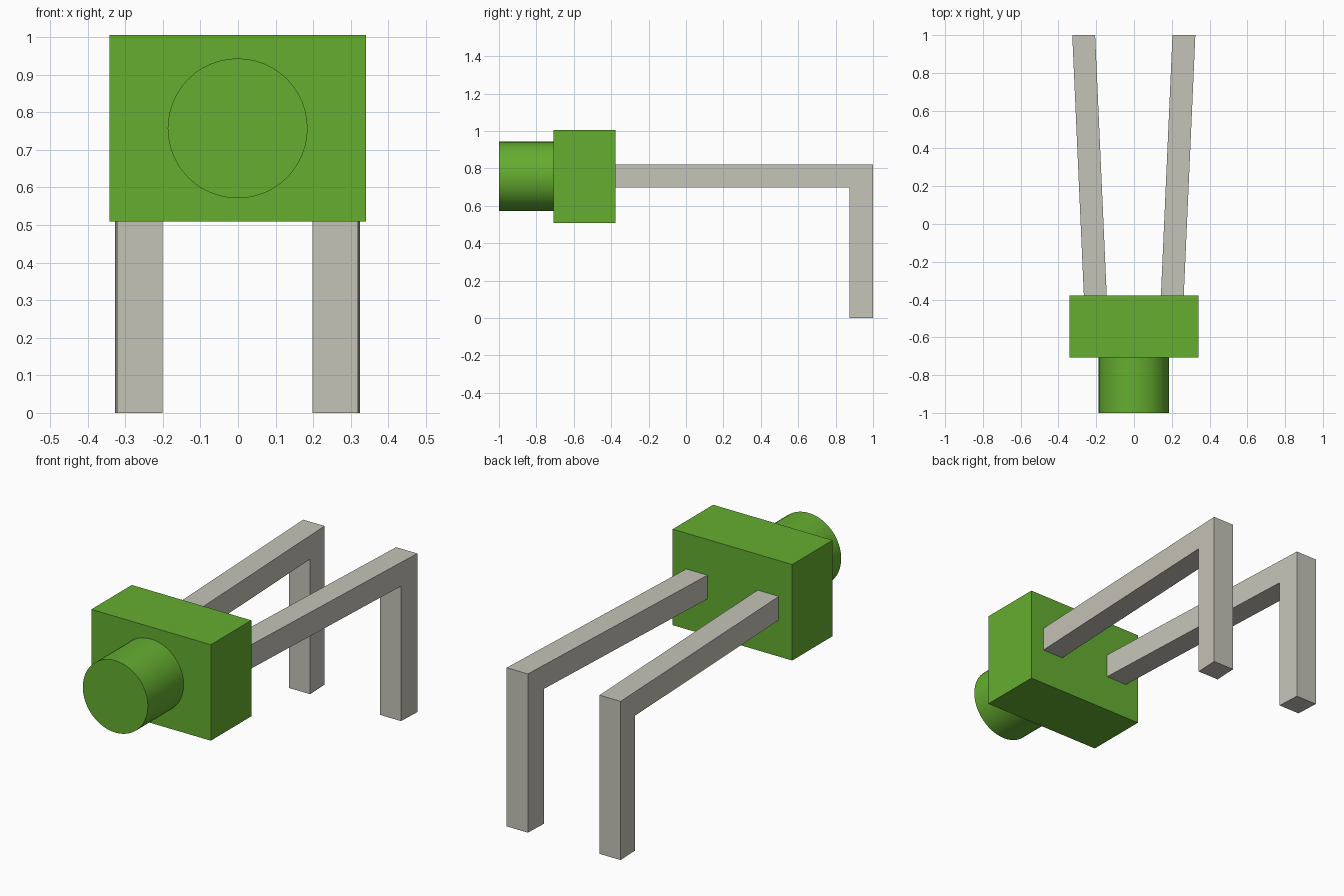
import bpy
import bmesh
import math

cube = bpy.data.objects.get("Cube")
if cube:
    bpy.data.objects.remove(cube, do_unlink=True)

CENTRE_X = -0.001
CENTRE_Z = 0.757


def material(name, colour):
    mat = bpy.data.materials.new(name)
    mat.use_nodes = True
    mat.diffuse_color = colour
    mat.node_tree.nodes["Principled BSDF"].inputs["Base Color"].default_value = colour
    return mat


green = material("leaf green", (0.13, 0.42, 0.03, 1))
grey = material("warm grey", (0.56, 0.55, 0.48, 1))


# Body block
bpy.ops.mesh.primitive_cube_add(size=1, location=(CENTRE_X, -0.543, CENTRE_Z))
body = bpy.context.object
body.name = "body_block"
body.scale = (0.683, 0.33, 0.496)
body.data.materials.append(green)

# Round barrel on the front of the block
bpy.ops.mesh.primitive_cylinder_add(
    vertices=48, radius=0.186, depth=0.292,
    location=(CENTRE_X, -0.854, CENTRE_Z), rotation=(math.pi / 2, 0, 0))
barrel = bpy.context.object
barrel.name = "front_barrel"
barrel.data.materials.append(green)
bpy.ops.object.shade_smooth_by_angle(angle=math.radians(40))

# Bent lead: an L profile in y and z, splayed outwards towards the back
PROFILE = [(-0.378, 0.697), (0.875, 0.697), (0.875, 0),
           (1, 0), (1, 0.82), (-0.378, 0.82)]
WIDTH = 0.121
SPLAY = 0.0445


def bent_lead(name, side):
    bm = bmesh.new()
    rows = []
    for edge in (-WIDTH / 2, WIDTH / 2):
        rows.append([bm.verts.new((CENTRE_X + side * (0.204 + SPLAY * (y + 0.378) + edge), y, z))
                     for y, z in PROFILE])
    inner, outer = rows
    bm.faces.new(inner)
    bm.faces.new(outer)
    for i in range(len(PROFILE)):
        j = (i + 1) % len(PROFILE)
        bm.faces.new((inner[i], inner[j], outer[j], outer[i]))
    bmesh.ops.recalc_face_normals(bm, faces=bm.faces)
    mesh = bpy.data.meshes.new(name)
    bm.to_mesh(mesh)
    bm.free()
    mesh.materials.append(grey)
    lead = bpy.data.objects.new(name, mesh)
    bpy.context.collection.objects.link(lead)


bent_lead("left_lead", 1)
bent_lead("right_lead", -1)
